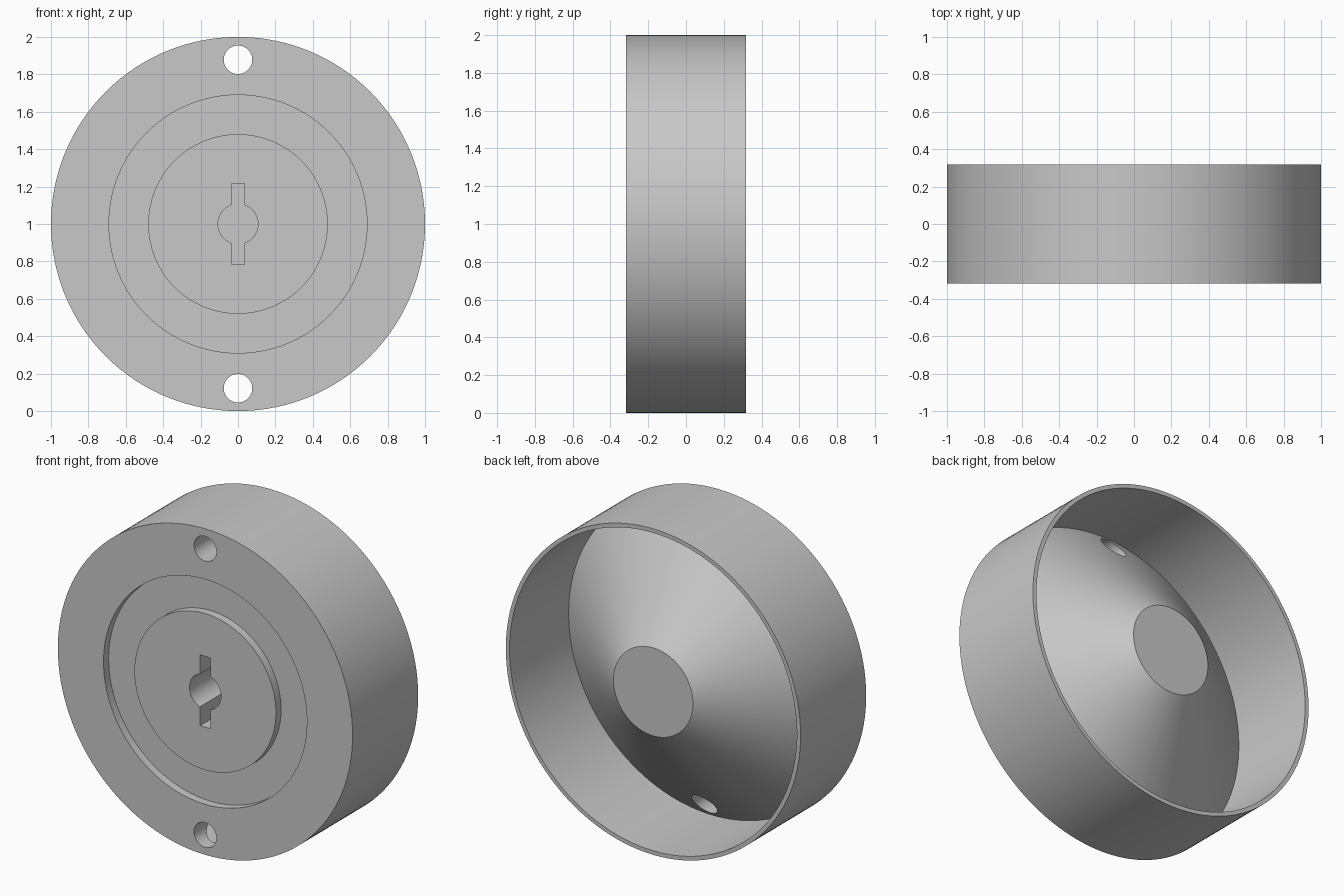
import bpy
import bmesh
import math
from mathutils import Matrix, Vector

cube = bpy.data.objects.get("Cube")
if cube:
    bpy.data.objects.remove(cube, do_unlink=True)

CENTRE = Vector((0, 0, 1))
FRONT, BACK = -0.318, 0.318
SEGMENTS = 128

grey = bpy.data.materials.new("plain_grey")
grey.use_nodes = True
colour = (0.58, 0.58, 0.58, 1)
grey.diffuse_color = colour
grey.node_tree.nodes["Principled BSDF"].inputs["Base Color"].default_value = colour


def make_object(name, bm):
    bmesh.ops.recalc_face_normals(bm, faces=bm.faces)
    mesh = bpy.data.meshes.new(name)
    bm.to_mesh(mesh)
    bm.free()
    mesh.materials.append(grey)
    obj = bpy.data.objects.new(name, mesh)
    bpy.context.collection.objects.link(obj)
    return obj


def lathe(name, profile):
    """Revolve (radius, y) points about the y axis and cap both ends."""
    bm = bmesh.new()
    verts = [bm.verts.new((r, y, 0)) for r, y in profile]
    edges = [bm.edges.new(pair) for pair in zip(verts, verts[1:])]
    bmesh.ops.spin(bm, geom=verts + edges, axis=(0, 1, 0), cent=(0, 0, 0),
                   angle=math.tau, steps=SEGMENTS)
    bmesh.ops.remove_doubles(bm, verts=bm.verts, dist=0.0001)
    bmesh.ops.holes_fill(bm, edges=[e for e in bm.edges if e.is_boundary], sides=0)
    bmesh.ops.translate(bm, verts=bm.verts, vec=CENTRE)
    return make_object(name, bm)


def drill(name, radius, z, y0, y1):
    bm = bmesh.new()
    place = Matrix.Translation((0, (y0 + y1) / 2, z)) @ Matrix.Rotation(math.pi / 2, 4, 'X')
    bmesh.ops.create_cone(bm, cap_ends=True, segments=48, radius1=radius,
                          radius2=radius, depth=y1 - y0, matrix=place)
    return make_object(name, bm)


def slot(name, width, height, y0, y1):
    bm = bmesh.new()
    place = Matrix.Translation((0, (y0 + y1) / 2, CENTRE.z)) @ Matrix.Diagonal((width, y1 - y0, height, 1))
    bmesh.ops.create_cube(bm, size=1, matrix=place)
    return make_object(name, bm)


def cut(body, cutter):
    cutter.hide_render = True
    mod = body.modifiers.new("cut", 'BOOLEAN')
    mod.operation = 'DIFFERENCE'
    mod.solver = 'EXACT'
    mod.object = cutter
    bpy.context.view_layer.objects.active = body
    bpy.ops.object.modifier_apply(modifier=mod.name)
    bpy.data.objects.remove(cutter, do_unlink=True)


# Cup with a grooved front, thin rim and solid cone inside
cup = lathe("flanged_cup", [
    (0.48, FRONT), (0.48, FRONT + 0.05), (0.69, FRONT + 0.05), (0.69, FRONT),
    (1.0, FRONT), (1.0, BACK), (0.975, BACK), (0.975, -0.255), (0.27, BACK)])

# Two through holes near the edge
for side in (1, -1):
    cut(cup, drill("bolt_hole_cutter", 0.076, CENTRE.z + side * 0.878, -0.5, 0.5))

# Blind keyed bore in the boss
bore_end = FRONT + 0.45
cut(cup, drill("bore_cutter", 0.107, CENTRE.z, -0.5, bore_end))
cut(cup, slot("key_slot_cutter", 0.07, 0.434, -0.5, bore_end))

bpy.ops.object.select_all(action='DESELECT')
cup.select_set(True)
bpy.context.view_layer.objects.active = cup
bpy.ops.object.shade_smooth_by_angle(angle=math.radians(30))
